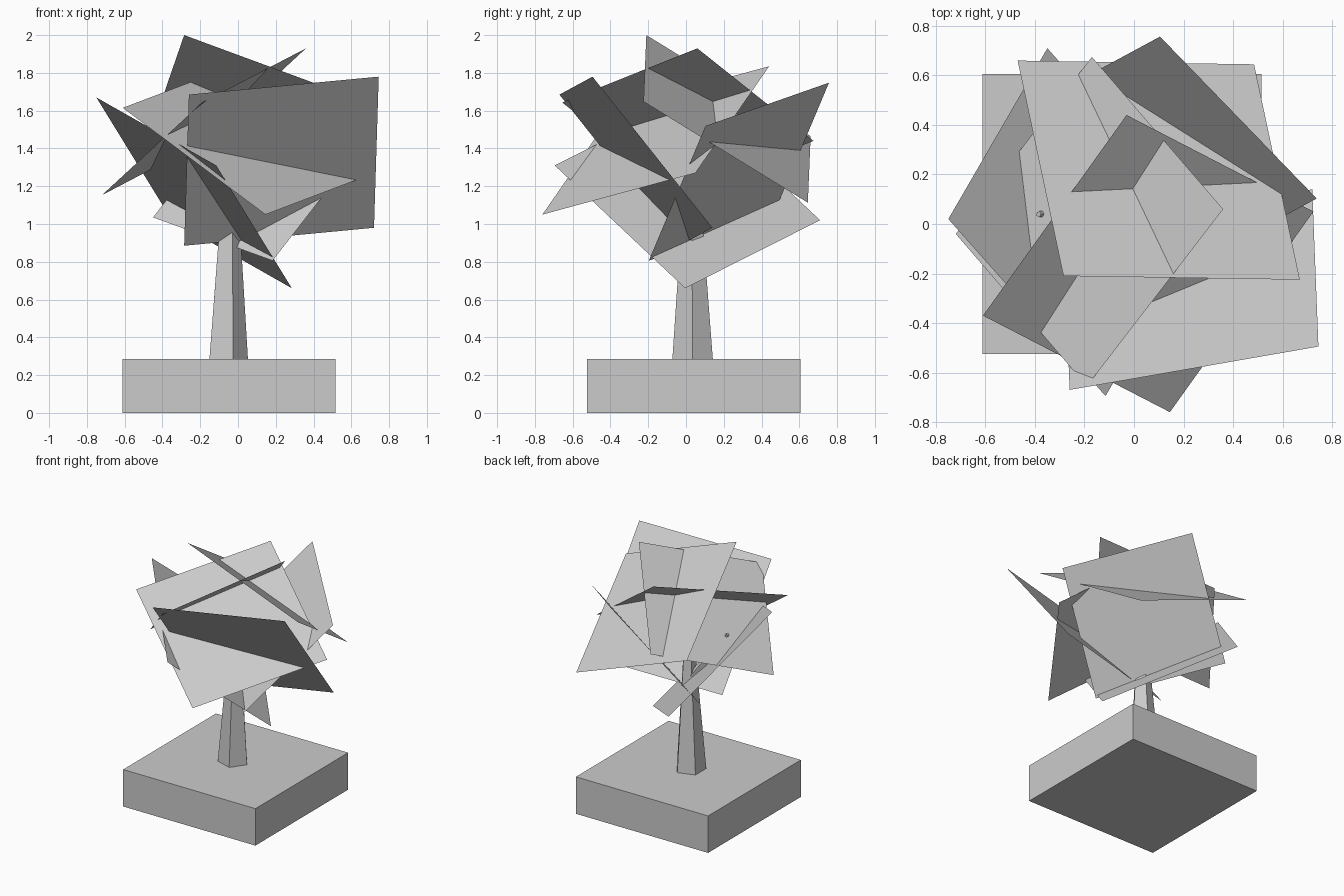
import bpy
from mathutils import Vector

if "Cube" in bpy.data.objects:
    bpy.data.objects.remove(bpy.data.objects["Cube"])


def make_mesh(name, verts, faces):
    mesh = bpy.data.meshes.new(name)
    mesh.from_pydata([tuple(v) for v in verts], [], faces)
    obj = bpy.data.objects.new(name, mesh)
    bpy.context.collection.objects.link(obj)
    return obj


def tapered_limb(name, start, end, r1, r2, sides=5):
    start, end = Vector(start), Vector(end)
    d = end - start
    bpy.ops.mesh.primitive_cone_add(vertices=sides, radius1=r1, radius2=r2, depth=d.length)
    obj = bpy.context.object
    obj.name = name
    # the cone starts with a corner on +y; turn it so that corner faces +x
    obj.rotation_mode = 'QUATERNION'
    turn = Vector((0, 1, 0)).rotation_difference(Vector((1, 0, 0)))
    obj.rotation_quaternion = Vector((0, 0, 1)).rotation_difference(d) @ turn
    obj.location = (start + end) / 2
    return obj


# ground block
bpy.ops.mesh.primitive_cube_add(size=1, location=(-0.048, 0.04, 0.1425))
block = bpy.context.object
block.name = "ground_block"
block.scale = (1.128, 1.13, 0.285)

# five sided trunk and a side branch poking through the leaves
tapered_limb("trunk", (-0.06, 0.035, 0.28), (-0.045, 0.03, 1.25), 0.113, 0.04)
tapered_limb("branch", (-0.05, 0.03, 0.95), (-0.385, 0.04, 1.41), 0.045, 0.012)

# foliage: flat square sheets, each given by a corner and its two neighbours
sheets = [
    ((-0.26, -0.67, 1.685), (0.745, -0.495, 1.78), (-0.285, -0.035, 0.885)),
    ((-0.285, -0.21, 2.0), (0.67, -0.225, 1.648), (-0.47, 0.66, 1.465)),
    ((0.285, -0.005, 0.66), (-0.35, 0.71, 1.02), (-0.115, -0.695, 1.31)),
    ((0.145, -0.76, 1.05), (0.725, 0.05, 1.27), (-0.61, -0.37, 1.615)),
    ((0.105, 0.757, 1.748), (0.738, 0.103, 1.519), (-0.45, 0.457, 1.035)),
    ((0.36, 0.06, 1.93), (-0.17, 0.675, 1.44), (-0.19, -0.655, 1.643)),
]
for i, (a, b, c) in enumerate(sheets, 1):
    a, b, c = Vector(a), Vector(b), Vector(c)
    make_mesh(f"leaf_sheet_{i}", [a, b, b + c - a, c], [(0, 1, 2, 3)])
